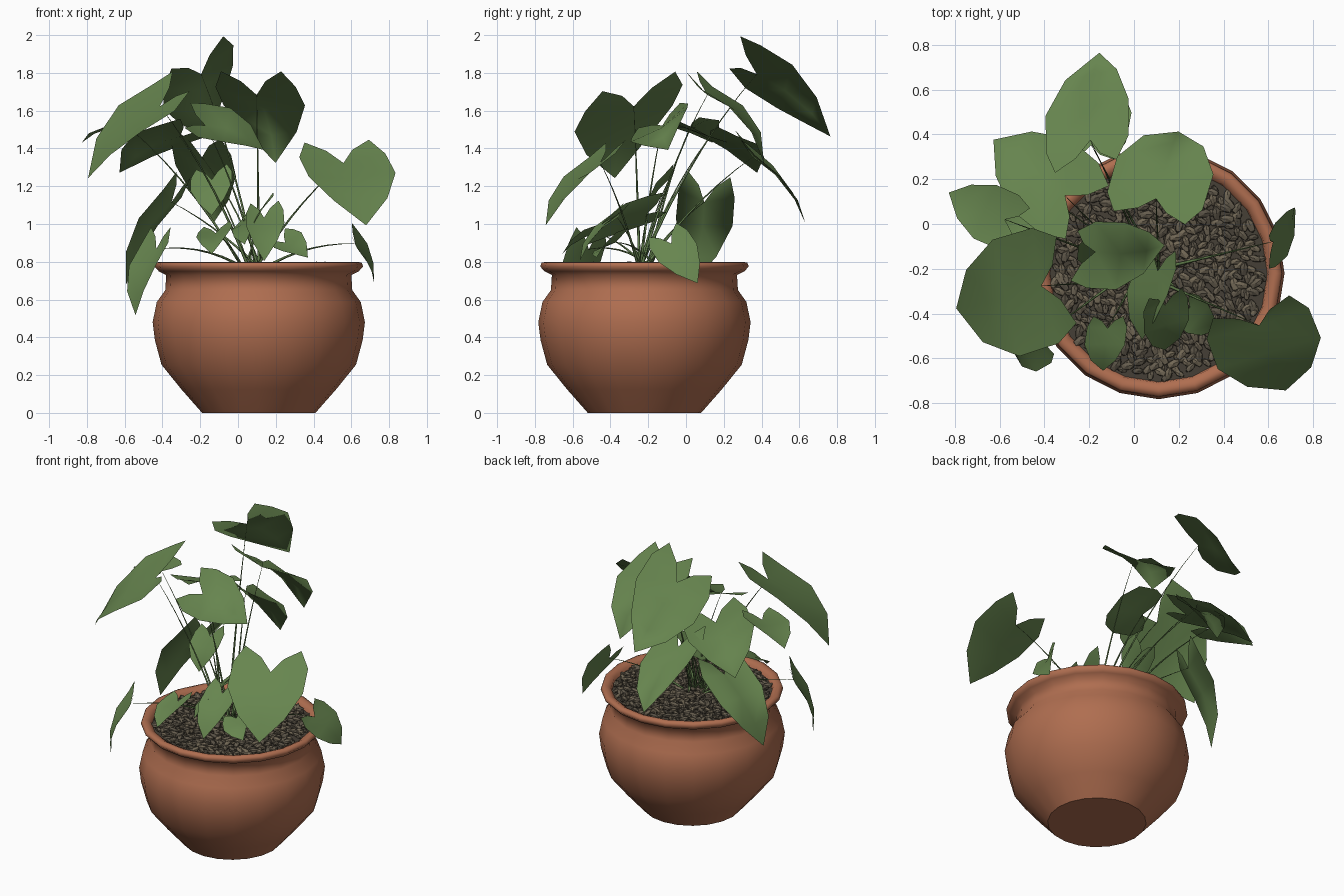
import bpy, bmesh, math, random
from mathutils import Vector, Matrix

if "Cube" in bpy.data.objects:
    bpy.data.objects.remove(bpy.data.objects["Cube"])

random.seed(4)
CX, CY = 0.11, -0.22          # pot axis


def material(name, rgb):
    m = bpy.data.materials.new(name)
    m.diffuse_color = (*rgb, 1)
    m.use_nodes = True
    m.node_tree.nodes["Principled BSDF"].inputs["Base Color"].default_value = m.diffuse_color
    return m


TERRACOTTA = material("terracotta", (0.43, 0.155, 0.08))
LEAF = material("leaf_green", (0.135, 0.235, 0.078))
LEAF_EDGE = material("leaf_edge_black", (0.004, 0.005, 0.003))
STEM = material("stem_green", (0.11, 0.19, 0.065))
SOIL = material("dark_soil", (0.06, 0.05, 0.037))
PEBBLES = [material("pebble_brown", (0.165, 0.135, 0.09)),
           material("pebble_grey", (0.13, 0.108, 0.075)),
           material("pebble_dark", (0.1, 0.084, 0.06))]


def make_object(name, bm, mats, smooth=None):
    me = bpy.data.meshes.new(name)
    bm.to_mesh(me)
    bm.free()
    for m in mats:
        me.materials.append(m)
    if smooth:
        me.shade_smooth()
        me.set_sharp_from_angle(angle=math.radians(smooth))
    ob = bpy.data.objects.new(name, me)
    bpy.context.collection.objects.link(ob)
    return ob


def lathe(name, profile, mat, sides=20, cap_last=False):
    bm = bmesh.new()
    rings = []
    for r, z in profile:
        rings.append([bm.verts.new((CX + r * math.cos(2 * math.pi * i / sides),
                                    CY + r * math.sin(2 * math.pi * i / sides), z))
                      for i in range(sides)])
    for a, b in zip(rings, rings[1:]):
        for i in range(sides):
            j = (i + 1) % sides
            bm.faces.new((a[i], a[j], b[j], b[i]))
    if cap_last:
        bm.faces.new(rings[-1])
    return make_object(name, bm, [mat], 75)


# Pot: belly, neck, flared rim and inner lip
lathe("pot", [(0.30, 0), (0.41, 0.125), (0.515, 0.255), (0.55, 0.385), (0.562, 0.48),
              (0.54, 0.587), (0.495, 0.65), (0.49, 0.73), (0.53, 0.75), (0.552, 0.775),
              (0.545, 0.795), (0.52, 0.80), (0.49, 0.785), (0.48, 0.74)], TERRACOTTA)

# Flat underside of the pot
bm = bmesh.new()
bmesh.ops.create_circle(bm, cap_ends=True, segments=20, radius=0.30,
                        matrix=Matrix.Translation((CX, CY, 0)))
bmesh.ops.reverse_faces(bm, faces=bm.faces[:])
make_object("pot_base", bm, [TERRACOTTA])

# Soil bed
lathe("soil", [(0.485, 0.765), (0.2, 0.768)], SOIL, cap_last=True)

# Pebbles scattered on a sunflower pattern
bm = bmesh.new()
COUNT = 560
for k in range(COUNT):
    r = 0.465 * math.sqrt((k + 0.5) / COUNT)
    a = k * 2.39996 + random.uniform(-0.05, 0.05)
    s = random.uniform(0.8, 1.25)
    mat = (Matrix.Translation((CX + r * math.cos(a), CY + r * math.sin(a),
                               random.uniform(0.77, 0.785)))
           @ Matrix.Rotation(random.uniform(0, math.pi), 4, 'Z')
           @ Matrix.Rotation(random.uniform(-0.3, 0.3), 4, 'Y')
           @ Matrix.Diagonal((0.032 * s, 0.017 * s, 0.013 * s, 1)))
    new = bmesh.ops.create_icosphere(bm, subdivisions=1, radius=1, matrix=mat)["verts"]
    tone = random.randrange(3)
    for f in {f for v in new for f in v.link_faces}:
        f.material_index = tone
make_object("pebbles", bm, PEBBLES)

# Half outline of a heart leaf: (along the midrib, across)
HALF = [(-0.19, 0.3), (-0.32, 0.74), (-0.08, 0.99), (0.3, 1.0), (0.68, 0.62)]
RIB = [0, 0.33, 0.7, 1]


def leaf(name, notch, tip, side, bulge=0.04, fold=0.02):
    """Heart leaf from its notch, its tip and its half-width vector."""
    notch, tip, side = Vector(notch), Vector(tip), Vector(side)
    axis = tip - notch
    normal = axis.cross(side).normalized()
    if normal.z < 0:
        normal.negate()

    def point(u, v):
        lift = bulge * max(0, 4 * u * (1 - u)) + fold * (abs(v) - 0.5)
        return notch + axis * u + side * v + normal * lift

    bm = bmesh.new()
    rib = [bm.verts.new(point(u, 0)) for u in RIB]
    for sgn in (-1, 1):
        e = [bm.verts.new(point(u, v * sgn)) for u, v in HALF]
        for f in ((rib[0], e[0], e[1]), (rib[0], e[1], e[2]),
                  (rib[0], e[2], e[3], rib[1]), (rib[1], e[3], e[4], rib[2]),
                  (rib[2], e[4], rib[3])):
            bm.faces.new(f if sgn > 0 else f[::-1])
    # thin dark border
    rim = bmesh.ops.inset_region(bm, faces=bm.faces[:], thickness=0.006, use_boundary=True)
    for f in rim["faces"]:
        f.material_index = 1
    make_object(name, bm, [LEAF, LEAF_EDGE], 60)
    stem(name + "_stem", point(0.0, 0))


def stem(name, end):
    """Thin arching stalk from the soil to a leaf."""
    ang = random.uniform(0, 6.28)
    start = Vector((0.08 + 0.05 * math.cos(ang), -0.2 + 0.05 * math.sin(ang), 0.76))
    mid = start.lerp(end, 0.45)
    mid.z = max(mid.z, start.z + (end.z - start.z) * 0.62, 0.9)
    pts = [start * (1 - t) ** 2 + mid * 2 * t * (1 - t) + end * t * t
           for t in (i / 7 for i in range(8))]
    cu = bpy.data.curves.new(name, 'CURVE')
    cu.dimensions = '3D'
    cu.bevel_depth = 0.007
    cu.bevel_resolution = 0
    sp = cu.splines.new('POLY')
    sp.points.add(len(pts) - 1)
    for i, p in enumerate(pts):
        sp.points[i].co = (*p, 1)
        sp.points[i].radius = 1.2 - 0.15 * i
    cu.materials.append(STEM)
    bpy.context.collection.objects.link(bpy.data.objects.new(name, cu))


# Tall leaves
leaf("top_back_leaf", (-0.20, 0.38, 1.80), (-0.16, 0.77, 1.47), (0.185, 0.04, 0.115))
leaf("back_right_leaf", (0.10, 0.12, 1.69), (0.20, 0.42, 1.33), (0.215, -0.04, 0.0), 0.07)
leaf("back_left_leaf", (-0.31, 0.13, 1.47), (-0.63, 0.38, 1.28), (0.13, 0.16, -0.03))
leaf("back_low_leaf", (-0.19, 0.36, 1.36), (-0.13, 0.64, 1.01), (0.16, 0.02, -0.03))
leaf("big_left_leaf", (-0.42, -0.28, 1.63), (-0.80, -0.38, 1.25), (0.06, -0.26, -0.07), 0.06)
leaf("far_left_leaf", (-0.58, 0.02, 1.52), (-0.83, 0.14, 1.44), (-0.05, -0.12, -0.02), 0.03)
leaf("middle_leaf", (-0.17, -0.13, 1.53), (0.14, -0.10, 1.40), (-0.02, -0.15, -0.09))
# Hanging side leaves
leaf("big_right_leaf", (0.56, -0.46, 1.33), (0.68, -0.75, 1.0), (0.23, 0.07, 0.01))
leaf("small_right_leaf", (0.63, -0.08, 0.90), (0.73, 0.06, 0.69), (0.0, 0.10, 0.05), 0.02)
leaf("left_hanging_leaf", (-0.36, 0.10, 1.12), (-0.60, 0.03, 0.68), (0.05, 0.15, -0.02), 0.05)
leaf("left_low_leaf", (-0.44, -0.52, 0.87), (-0.55, -0.57, 0.52), (0.07, -0.10, 0.0), 0.04)
# Small inner and front leaves
leaf("front_middle_leaf", (0.14, -0.37, 1.04), (0.14, -0.57, 0.81), (0.10, 0.03, 0.01), 0.03)
leaf("inner_leaf", (0.10, -0.21, 1.06), (0.03, -0.52, 0.90), (0.09, -0.01, 0.07), 0.03)
leaf("centre_leaf", (-0.14, -0.10, 1.24), (-0.14, -0.22, 1.05), (0.11, 0.0, 0.02), 0.02)
leaf("front_left_leaf", (-0.12, -0.47, 0.96), (-0.14, -0.66, 0.85), (0.09, 0.0, 0.02), 0.02)
leaf("front_right_leaf", (0.25, -0.38, 0.91), (0.37, -0.48, 0.83), (0.05, 0.06, 0.05), 0.02)
